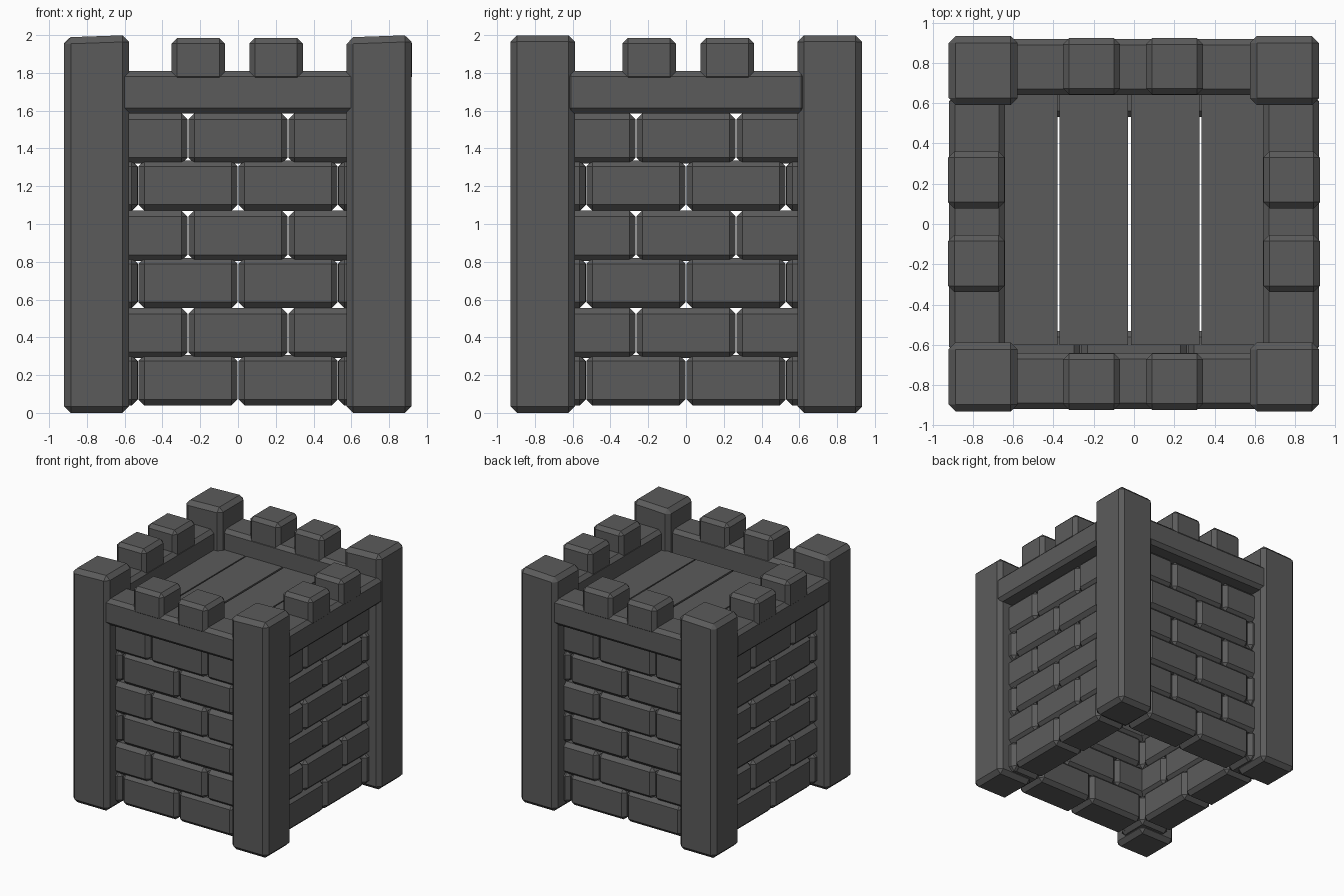
import bpy, bmesh

cube = bpy.data.objects.get("Cube")
if cube:
    bpy.data.objects.remove(cube, do_unlink=True)

# One dark stone grey for everything
stone = bpy.data.materials.new("dark stone grey")
stone.use_nodes = True
GREY = (0.105, 0.105, 0.105, 1)
stone.diffuse_color = GREY
stone.node_tree.nodes["Principled BSDF"].inputs["Base Color"].default_value = GREY


def add_block(bm, lo, hi, chamfer, tilt=0):
    """Add a chamfered box between two corners; tilt raises the top's +x side."""
    part = bmesh.new()
    bmesh.ops.create_cube(part, size=1)
    for v in part.verts:
        right, top = v.co.x > 0, v.co.z > 0
        v.co = [hi[i] if v.co[i] > 0 else lo[i] for i in range(3)]
        if top and not right:
            v.co.z -= tilt
    if chamfer:
        bmesh.ops.bevel(part, geom=part.edges[:], offset=chamfer,
                        segments=1, affect='EDGES', clamp_overlap=True)
    mesh = bpy.data.meshes.new("temp")
    part.to_mesh(mesh)
    part.free()
    bm.from_mesh(mesh)
    bpy.data.meshes.remove(mesh)


def finish(name, bm):
    mesh = bpy.data.meshes.new(name)
    bmesh.ops.recalc_face_normals(bm, faces=bm.faces[:])
    bm.to_mesh(mesh)
    bm.free()
    mesh.materials.append(stone)
    obj = bpy.data.objects.new(name, mesh)
    bpy.context.collection.objects.link(obj)


def along(side, a, b, near, far, z0, z1):
    """Corners of a block spanning a..b along a wall, near..far from the centre."""
    axis, sign = side
    depth = sorted((sign * near, sign * far))
    if axis == 'y':
        return (a, depth[0], z0), (b, depth[1], z1)
    return (depth[0], a, z0), (depth[1], b, z1)


SIDES = {"front": ('y', -1), "back": ('y', 1), "right": ('x', -1), "left": ('x', 1)}

# Corner pillars
for x_name, x0 in (("right", -0.92), ("left", 0.575)):
    for y_name, y0 in (("front", -0.93), ("back", 0.59)):
        bm = bmesh.new()
        add_block(bm, (x0, y0, 0), (x0 + 0.343, y0 + 0.343, 2.0), 0.035, 0.012)
        finish(f"{y_name}_{x_name}_pillar", bm)

PITCH = 0.53
for name, side in SIDES.items():
    # Brick wall: six staggered courses
    bm = bmesh.new()
    for row in range(6):
        z = 0.04 + (row // 2) * 0.515 + (row % 2) * 0.25
        if row % 2:
            joints = [-1.5 * PITCH, -PITCH / 2, PITCH / 2, 1.5 * PITCH]
        else:
            joints = [-1.5 * PITCH, -PITCH, 0, PITCH, 1.5 * PITCH]
        for a, b in zip(joints, joints[1:]):
            add_block(bm, *along(side, a + 0.002, b - 0.002, 0.53, 0.82, z, z + 0.266), 0.032)
    finish(f"{name}_brick_wall", bm)

    # Parapet beam
    bm = bmesh.new()
    add_block(bm, *along(side, -0.64, 0.64, 0.64, 0.918, 1.585, 1.81), 0.03)
    finish(f"{name}_parapet_beam", bm)

    # Two battlement blocks per side
    bm = bmesh.new()
    starts = (-0.352, 0.06) if side[0] == 'y' else (-0.337, 0.078)
    for a in starts:
        add_block(bm, *along(side, a, a + 0.283, 0.643, 0.922, 1.75, 1.985), 0.03)
    finish(f"{name}_battlements", bm)

# Deck planks
for i, (a, b) in enumerate(((-0.70, -0.38), (-0.37, -0.03), (-0.015, 0.325), (0.335, 0.68))):
    bm = bmesh.new()
    add_block(bm, (a, -0.6, 1.585), (b, 0.65, 1.64), 0)
    finish(f"deck_plank_{i + 1}", bm)
